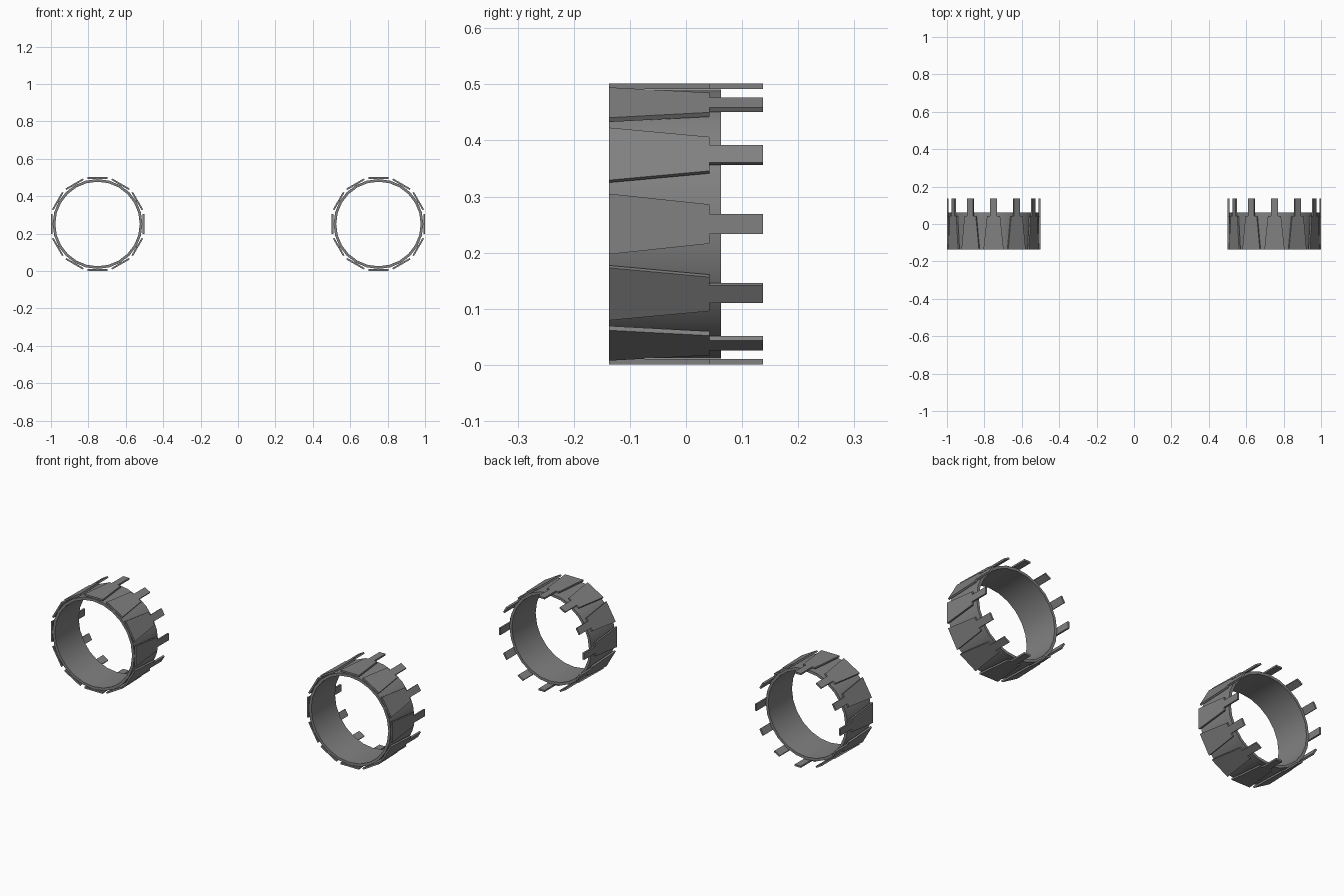
import bpy
import bmesh
from math import pi, cos, sin
from mathutils import Matrix

if "Cube" in bpy.data.objects:
    bpy.data.objects.remove(bpy.data.objects["Cube"], do_unlink=True)

SPACING, CENTRE_Z = 0.751, 0.251
FRONT, SHOULDER, BACK, BAND_BACK = -0.137, 0.042, 0.137, 0.062
SIDES, PETALS = 24, 12

metal = bpy.data.materials.new("dark grey metal")
metal.use_nodes = True
grey = (0.22, 0.22, 0.22, 1)
metal.diffuse_color = grey
metal.node_tree.nodes["Principled BSDF"].inputs["Base Color"].default_value = grey


def finish(bm, name, x):
    bmesh.ops.recalc_face_normals(bm, faces=bm.faces)
    mesh = bpy.data.meshes.new(name)
    bm.to_mesh(mesh)
    bm.free()
    mesh.materials.append(metal)
    obj = bpy.data.objects.new(name, mesh)
    obj.location = (x, 0, CENTRE_Z)
    bpy.context.collection.objects.link(obj)
    bpy.ops.object.select_all(action="DESELECT")
    obj.select_set(True)
    bpy.context.view_layer.objects.active = obj
    bpy.ops.object.shade_smooth_by_angle(angle=pi / 6)
    return obj


# Thin hollow band, a closed rectangular section swept round the y axis
def band(name, x):
    section = [(0.240, FRONT), (0.240, BAND_BACK), (0.226, BAND_BACK), (0.226, FRONT)]
    bm = bmesh.new()
    rings = []
    for i in range(SIDES):
        a = 2 * pi * i / SIDES
        rings.append([bm.verts.new((r * cos(a), y, r * sin(a))) for r, y in section])
    for i, ring in enumerate(rings):
        nxt = rings[(i + 1) % SIDES]
        for j in range(4):
            k = (j + 1) % 4
            bm.faces.new((ring[j], ring[k], nxt[k], nxt[j]))
    finish(bm, name, x)


# Flat tapered plates, each ending in a narrow tab at the back
def plates(name, x):
    half = [(0.054, FRONT), (0.035, SHOULDER), (0.018, SHOULDER), (0.018, BACK)]
    outline = half + [(-w, y) for w, y in reversed(half)]
    bm = bmesh.new()
    for i in range(PETALS):
        turn = Matrix.Rotation(2 * pi * i / PETALS, 4, "Y")
        face = bm.faces.new([bm.verts.new((w, y, 0.241)) for w, y in outline])
        new = bmesh.ops.extrude_face_region(bm, geom=[face])["geom"]
        top = [v for v in new if isinstance(v, bmesh.types.BMVert)]
        bmesh.ops.translate(bm, verts=top, vec=(0, 0, 0.009))
        verts = set(face.verts) | set(top)
        bmesh.ops.transform(bm, matrix=turn, verts=list(verts))
    finish(bm, name, x)


for side, x in (("left", SPACING), ("right", -SPACING)):
    band(side + "_band", x)
    plates(side + "_plates", x)
